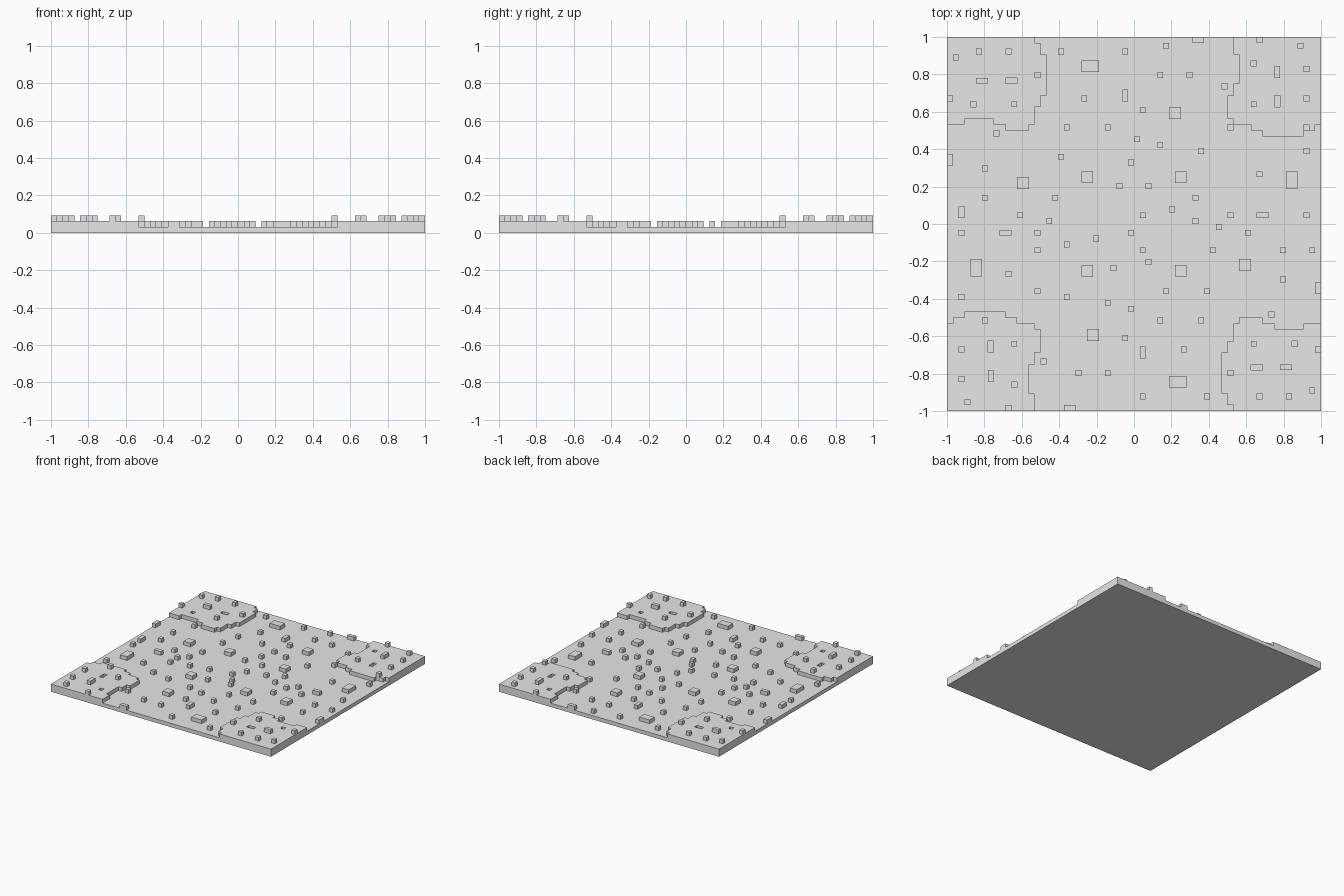
import bpy
import bmesh

if "Cube" in bpy.data.objects:
    bpy.data.objects.remove(bpy.data.objects["Cube"], do_unlink=True)

N = 64                # cells along each side
CELL = 2 / N

stone = bpy.data.materials.new("plain grey")
stone.use_nodes = True
stone.diffuse_color = (0.8, 0.8, 0.8, 1)
stone.node_tree.nodes["Principled BSDF"].inputs["Base Color"].default_value = (0.8, 0.8, 0.8, 1)


def turn(block, quarter_turns):
    """Rotate a cell block (column, row, width, depth) clockwise about the centre."""
    i, j, w, d = (tuple(block) + (1, 1))[:4]
    for _ in range(quarter_turns):
        i, j, w, d = j, N - i - w, d, w
    return i, j, w, d


def add_box(bm, block, level):
    """One cell high box standing on the given level."""
    i, j, w, d = block
    corners = [(i, j), (i + w, j), (i + w, j + d), (i, j + d)]
    face = bm.faces.new([bm.verts.new((x * CELL - 1, y * CELL - 1, level * CELL))
                         for x, y in corners])
    extrude_up(bm, [face])


def extrude_up(bm, faces):
    geom = bmesh.ops.extrude_face_region(bm, geom=faces, use_keep_orig=True)["geom"]
    moved = [g for g in geom if isinstance(g, bmesh.types.BMVert)]
    bmesh.ops.translate(bm, verts=moved, vec=(0, 0, CELL))


def finish(bm, name):
    bmesh.ops.recalc_face_normals(bm, faces=bm.faces)
    mesh = bpy.data.meshes.new(name)
    bm.to_mesh(mesh)
    bm.free()
    mesh.materials.append(stone)
    obj = bpy.data.objects.new(name, mesh)
    bpy.context.collection.objects.link(obj)


def build_blocks(name, blocks, level, turns=(0,)):
    bm = bmesh.new()
    for block in blocks:
        for k in turns:
            add_box(bm, turn(block, k), level)
    finish(bm, name)


# Floor slab
build_blocks("floor_slab", [(0, 0, N, N)], 0)

# Raised corner: first row, last row, first column, last column
spans = [(47, 47, 54, 60), (48, 48, 52, 62), (49, 49, 49, 63), (50, 53, 48, 63),
         (54, 55, 49, 63), (56, 60, 50, 63), (61, 63, 49, 63)]
pits = {(52, 59), (56, 52), (56, 53)}
corner_cells = [(i, j) for j0, j1, i0, i1 in spans
                for j in range(j0, j1 + 1) for i in range(i0, i1 + 1)
                if (i, j) not in pits]
for k, side in enumerate(("back_left", "front_left", "front_right", "back_right")):
    bm = bmesh.new()
    for cell in corner_cells:
        i, j, w, d = turn(cell, k)
        bm.faces.new([bm.verts.new((x * CELL - 1, y * CELL - 1, CELL))
                      for x, y in ((i, j), (i + 1, j), (i + 1, j + 1), (i, j + 1))])
    bmesh.ops.remove_doubles(bm, verts=bm.verts, dist=CELL / 10)
    extrude_up(bm, bm.faces[:])
    finish(bm, side + "_raised_corner")

# Studs on the raised corners
build_blocks("corner_studs",
             [(60, 62), (61, 58), (61, 53), (53, 63), (52, 52), (56, 57, 1, 2)],
             2, range(4))
build_blocks("corner_rim_studs", [(15, 57)], 2, (0, 2, 3))
build_blocks("odd_corner_stud", [(61, 48)], 2)

# Large blocks on the floor
build_blocks("large_floor_blocks",
             [(23, 58, 3, 2), (38, 50, 2, 2), (39, 39, 2, 2), (42, 63, 2, 1), (30, 53, 1, 2)],
             1, range(4))

# Small studs repeated around the floor
build_blocks("floor_studs",
             [(19, 61), (30, 61), (23, 53), (36, 57), (41, 57), (47, 55),
              (33, 51), (32, 46), (36, 45), (19, 43), (29, 38)],
             1, range(4))
build_blocks("outer_floor_studs", [(20, 48), (27, 48)], 1, (0, 2, 3))

# Scattered single studs
build_blocks("scattered_studs",
             [(37, 62), (62, 27), (48, 48), (31, 42), (42, 32), (34, 38), (42, 36),
              (33, 33), (31, 30), (20, 28), (33, 27), (28, 24), (37, 20), (48, 33),
              (15, 30), (2, 33, 1, 2)],
             1)
